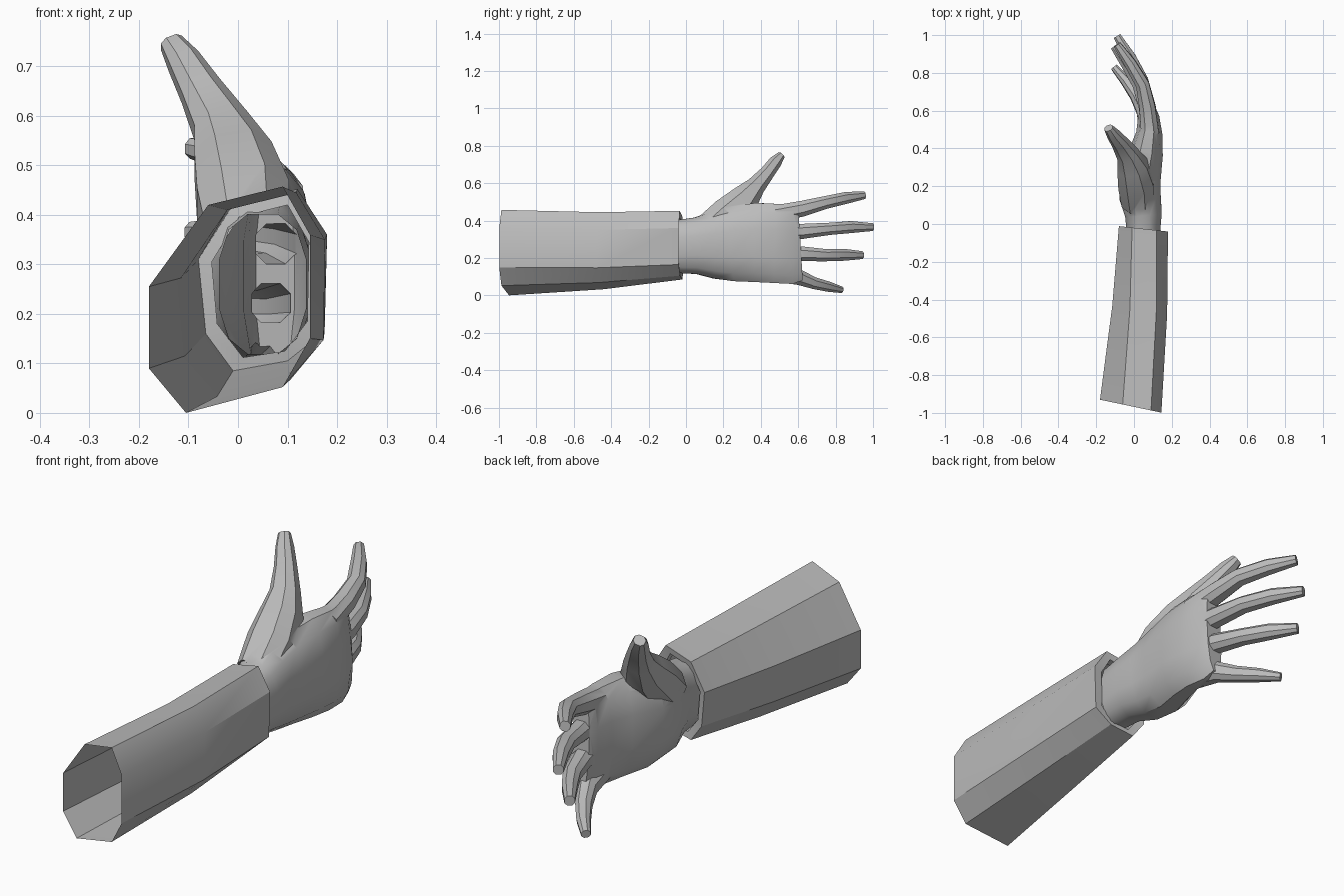
import bpy, bmesh, math
from mathutils import Vector

if "Cube" in bpy.data.objects:
    bpy.data.objects.remove(bpy.data.objects["Cube"])

skin = bpy.data.materials.new("plain_grey")
skin.diffuse_color = (0.5, 0.5, 0.5, 1)
skin.use_nodes = True
skin.node_tree.nodes["Principled BSDF"].inputs["Base Color"].default_value = skin.diffuse_color


def finish(name, bm, angle=35):
    bmesh.ops.recalc_face_normals(bm, faces=bm.faces[:])
    me = bpy.data.meshes.new(name)
    bm.to_mesh(me)
    bm.free()
    me.materials.append(skin)
    ob = bpy.data.objects.new(name, me)
    bpy.context.collection.objects.link(ob)
    return ob


def smooth(ob, angle):
    bpy.ops.object.select_all(action='DESELECT')
    ob.select_set(True)
    bpy.context.view_layer.objects.active = ob
    bpy.ops.object.shade_smooth_by_angle(angle=math.radians(angle))


def bridge(bm, rings):
    for a, b in zip(rings, rings[1:]):
        n = len(a)
        for i in range(n):
            bm.faces.new((a[i], a[(i + 1) % n], b[(i + 1) % n], b[i]))


def limb(name, stations, sides, power):
    """Closed loft along a path of (x, y, z, half width, half thickness)."""
    bm = bmesh.new()
    pts = [Vector(s[:3]) for s in stations]
    rings = []
    for i, s in enumerate(stations):
        t = (pts[min(i + 1, len(pts) - 1)] - pts[max(i - 1, 0)]).normalized()
        n = (Vector((1, 0, 0)) - t * t.x).normalized()
        w = t.cross(n)
        ring = []
        for k in range(sides):
            a = 2 * math.pi * (k + 0.5) / sides
            c, d = math.cos(a), math.sin(a)
            c = math.copysign(abs(c) ** power, c)
            d = math.copysign(abs(d) ** power, d)
            ring.append(bm.verts.new(pts[i] + w * s[3] * c + n * s[4] * d))
        rings.append(ring)
    bridge(bm, rings)
    bm.faces.new(rings[0])
    bm.faces.new(rings[-1])
    return finish(name, bm)


# palm from wrist to knuckles: y, x range, z range
palm = [(-0.05, -0.04, 0.14, 0.115, 0.405), (0.05, -0.05, 0.15, 0.11, 0.42),
        (0.14, -0.08, 0.145, 0.085, 0.45), (0.25, -0.08, 0.145, 0.07, 0.48),
        (0.38, -0.03, 0.157, 0.065, 0.50), (0.48, 0.01, 0.152, 0.06, 0.495),
        (0.57, 0.02, 0.135, 0.055, 0.495), (0.61, 0.035, 0.115, 0.075, 0.48)]
hand = limb("hand", [((a + b) / 2, y, (c + d) / 2, (d - c) / 2, (b - a) / 2)
                     for y, a, b, c, d in palm], 12, 0.8)

# digits
digits = {
    "thumb": [(.02, .12, .34, .10, .09), (.01, .22, .43, .10, .10), (-.01, .31, .51, .085, .085),
              (-.035, .37, .58, .055, .06), (-.075, .43, .65, .042, .045),
              (-.11, .475, .71, .037, .035), (-.135, .508, .748, .022, .025)],
    "index_finger": [(.085, .48, .435, .05, .05), (.07, .62, .463, .045, .045), (.045, .74, .495, .037, .038),
                     (-.02, .85, .52, .034, .033), (-.09, .95, .535, .022, .022)],
    "middle_finger": [(.09, .48, .335, .05, .045), (.075, .62, .342, .043, .043), (.04, .76, .355, .035, .038),
                      (-.02, .88, .365, .034, .033), (-.09, .995, .365, .022, .022)],
    "ring_finger": [(.085, .48, .22, .05, .045), (.065, .62, .222, .042, .043), (.025, .74, .215, .035, .037),
                    (-.035, .84, .217, .034, .033), (-.105, .94, .215, .022, .022)],
    "little_finger": [(.075, .46, .12, .05, .042), (.05, .60, .098, .044, .04), (.01, .68, .067, .034, .034),
                      (-.045, .76, .047, .029, .029), (-.105, .83, .03, .018, .02)],
}
for name, path in digits.items():
    part = limb(name, path, 8, 0.85)
    mod = hand.modifiers.new("join_" + name, 'BOOLEAN')
    mod.operation = 'UNION'
    mod.solver = 'EXACT'
    mod.object = part
    bpy.context.view_layer.objects.active = hand
    bpy.ops.object.modifier_apply(modifier=mod.name)
    bpy.data.objects.remove(part)

# open the wrist end
bm = bmesh.new()
bm.from_mesh(hand.data)
bmesh.ops.delete(bm, geom=[f for f in bm.faces if f.calc_center_median().y < -0.045], context='FACES')
bm.to_mesh(hand.data)
bm.free()
smooth(hand, 40)

# sleeve: octagon sections (x, z) from elbow to cuff, with a turned-in rim
elbow = [(-.18, .255), (-.18, .09), (-.105, 0), (.09, .052), (.145, .15), (.145, .36), (.09, .457), (-.06, .42)]
cuff = [(-.08, .31), (-.065, .16), (-.01, .085), (.1, .105), (.175, .165), (.18, .36), (.12, .452), (-.01, .42)]
rim = [(-.053, .305), (-.042, .18), (.01, .112), (.095, .125), (.14, .185), (.143, .345), (.1, .42), (.002, .395)]
middle = [(a * .47 + c * .53 + .012, b * .5 + d * .5 - .01) for (a, b), (c, d) in zip(elbow, cuff)]
bm = bmesh.new()
rings = []
for pts, y0, tilt in ((elbow, -.968, .21), (middle, -.45, .15), (cuff, -.02, .11),
                      (rim, -.025, .11), (rim, -.06, .11)):
    rings.append([bm.verts.new((x, max(-1, y0 - tilt * x), z)) for x, z in pts])
bridge(bm, rings)
smooth(finish("sleeve", bm), 32)
